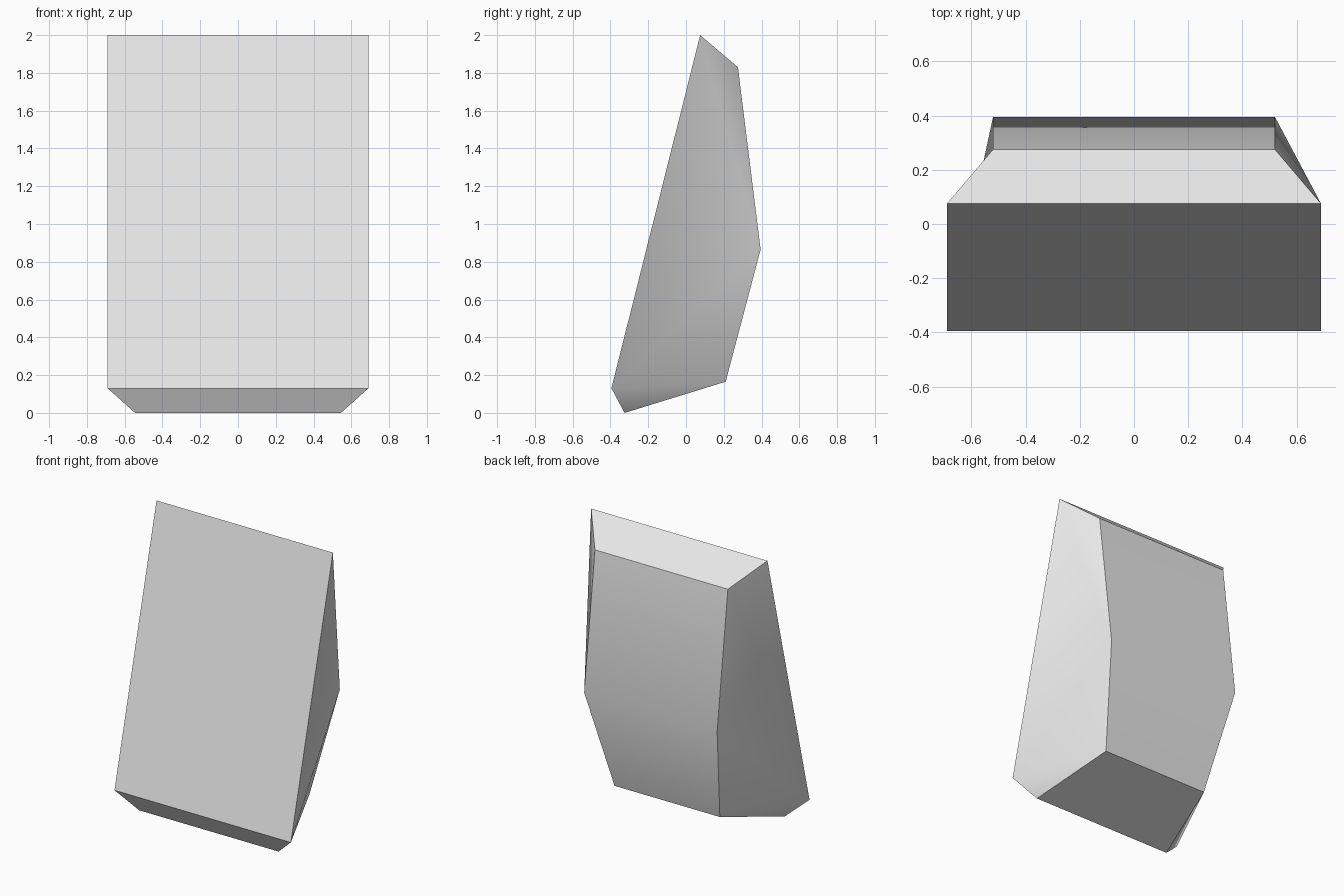
import bpy
import bmesh

cube = bpy.data.objects.get("Cube")
if cube:
    bpy.data.objects.remove(cube, do_unlink=True)

# Material
grey = bpy.data.materials.new("light grey")
grey.use_nodes = True
colour = (0.8, 0.8, 0.8, 1)
grey.diffuse_color = colour
grey.node_tree.nodes["Principled BSDF"].inputs["Base Color"].default_value = colour

# Side profile of the slab: half width, depth, height, going round the outline
profile = [
    (0.69, 0.075, 2.0),      # 0 front top
    (0.52, 0.275, 1.83),     # 1 back top
    (0.52, 0.395, 0.865),    # 2 back bulge
    (0.412, 0.21, 0.165),    # 3 back bottom
    (0.545, -0.325, 0.0),    # 4 base front
    (0.69, -0.395, 0.13),    # 5 front bottom
]

bm = bmesh.new()
left = [bm.verts.new((w, y, z)) for w, y, z in profile]
right = [bm.verts.new((-w, y, z)) for w, y, z in profile]

# Front, top, back and base panels spanning the width
count = len(profile)
for i in range(count):
    j = (i + 1) % count
    bm.faces.new((left[i], left[j], right[j], right[i]))

# Faceted sides; the upper facets fold differently on each side
lower = [(2, 3, 5), (3, 4, 5)]
for ring, upper in ((left, [(0, 1, 2), (0, 2, 5)]),
                    (right, [(0, 1, 5), (1, 2, 5)])):
    for tri in upper + lower:
        bm.faces.new([ring[k] for k in tri])

bmesh.ops.recalc_face_normals(bm, faces=bm.faces[:])
mesh = bpy.data.meshes.new("faceted_slab")
bm.to_mesh(mesh)
bm.free()
mesh.materials.append(grey)

slab = bpy.data.objects.new("faceted_slab", mesh)
bpy.context.collection.objects.link(slab)

# Soft shading over shallow folds, crisp outer edges
bpy.ops.object.select_all(action="DESELECT")
slab.select_set(True)
bpy.context.view_layer.objects.active = slab
bpy.ops.object.shade_smooth_by_angle(angle=0.52)
